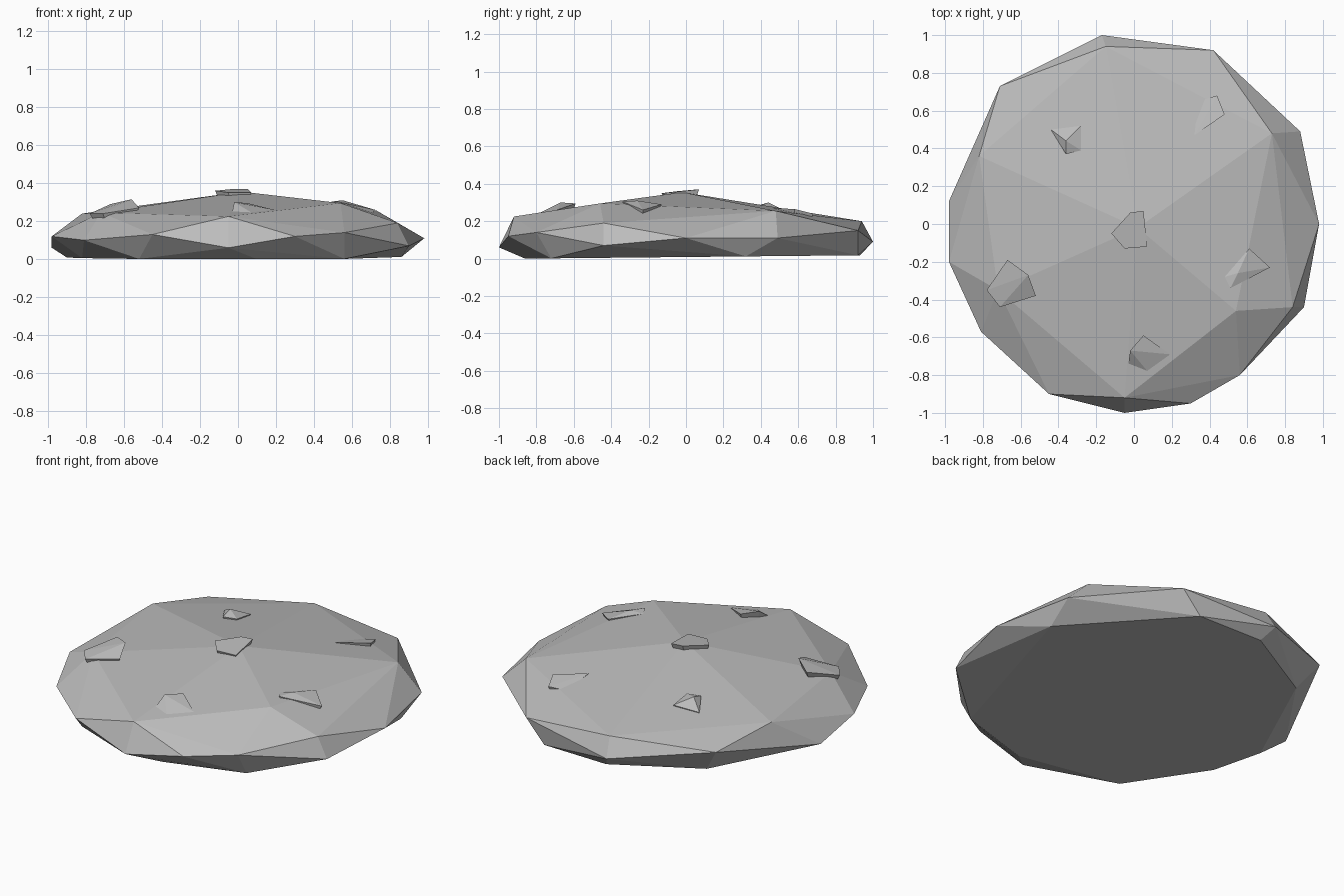
import bpy
import bmesh
from mathutils import Vector

# Remove the default object
default = bpy.data.objects.get("Cube")
if default:
    bpy.data.objects.remove(default, do_unlink=True)

# One plain stone colour
stone = bpy.data.materials.new("stone grey")
stone.use_nodes = True
stone_colour = (0.5, 0.5, 0.5, 1)
stone.diffuse_color = stone_colour
stone.node_tree.nodes["Principled BSDF"].inputs["Base Color"].default_value = stone_colour


def faceted_stone(name, points):
    """Wrap a flat-shaded convex shell around a few corner points."""
    bm = bmesh.new()
    for point in points:
        bm.verts.new(point)
    hull = bmesh.ops.convex_hull(bm, input=bm.verts)
    spare = [item for item in set(hull["geom_interior"] + hull["geom_unused"])
             if isinstance(item, bmesh.types.BMVert)]
    bmesh.ops.delete(bm, geom=spare, context="VERTS")
    bmesh.ops.recalc_face_normals(bm, faces=bm.faces)
    mesh = bpy.data.meshes.new(name)
    bm.to_mesh(mesh)
    bm.free()
    mesh.materials.append(stone)
    stone_object = bpy.data.objects.new(name, mesh)
    bpy.context.scene.collection.objects.link(stone_object)
    return stone_object


def chip(name, rim, root_depth=0.08):
    """Small angular chip: a tilted rim tapering to a root inside the slab."""
    corners = [Vector(point) for point in rim]
    centre = sum(corners, Vector()) / len(corners)
    sunken = [centre.lerp(corner, 0.7) - Vector((0, 0, root_depth)) for corner in corners]
    return faceted_stone(name, corners + sunken)


# Slab: widest outline, raised crown corners and a nearly flat underside
outline = [
    (-.17, 1, .09), (.42, .92, .15), (.88, .49, .11), (.98, 0, .11),
    (.9, -.44, .07), (.56, -.8, .14), (.3, -.95, .12), (-.05, -1, .06),
    (-.45, -.9, .13), (-.81, -.57, .1), (-.98, -.2, .12), (-.98, .12, .06),
    (-.71, .73, .17),
]
crown = [
    (.02, -.02, .355), (.54, -.46, .295), (.84, -.44, .19), (-.05, -.92, .225),
    (-.72, -.35, .245), (-.82, .36, .24), (-.15, .94, .2), (.73, .48, .255),
]
underside = [
    (.86, .32), (.3, .92), (-.12, .93), (-.6, .66), (-.9, 0),
    (-.82, -.3), (-.52, -.74), (.1, -.86), (.56, -.72),
]
base = [(x, y, 0.01 * (y + 0.86)) for x, y in underside]
faceted_stone("slab", outline + crown + base)

# Chips scattered over the top of the slab
chip("centre_chip", [
    (-.12, -.05, .36), (-.02, .06, .37), (.05, .07, .37),
    (.07, -.12, .35), (-.05, -.13, .35)])
chip("large_side_chip", [
    (-.78, -.35, .24), (-.71, -.44, .24), (-.52, -.38, .27),
    (-.56, -.27, .315), (-.67, -.19, .29)])
chip("front_chip", [
    (-.03, -.74, .25), (.08, -.79, .24), (.19, -.69, .26),
    (.05, -.59, .295), (-.02, -.67, .3)])
chip("small_side_chip", [
    (.48, -.28, .3), (.51, -.34, .305), (.72, -.23, .26),
    (.61, -.13, .29), (.55, -.26, .31)])
chip("rear_edge_chip", [
    (.32, .47, .27), (.48, .58, .265), (.44, .68, .24), (.34, .65, .23)])
chip("rear_chip", [
    (-.44, .5, .25), (-.36, .37, .28), (-.28, .39, .28),
    (-.28, .52, .26), (-.36, .44, .3)])
